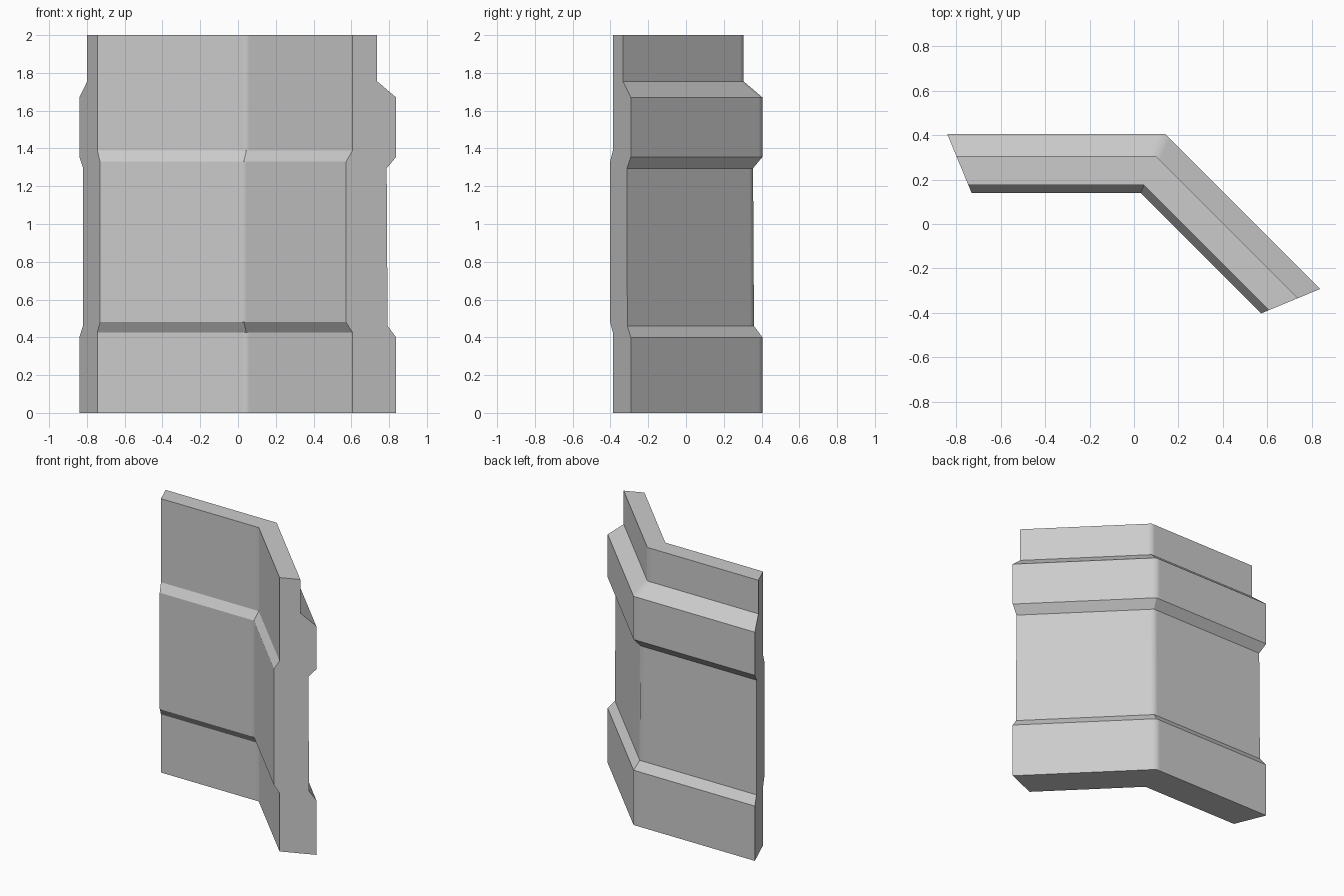
import bpy, bmesh
from mathutils import Vector

cube = bpy.data.objects.get("Cube")
if cube:
    bpy.data.objects.remove(cube, do_unlink=True)

# Wall cross-section: (depth from the back line, height)
profile = [(0, 0), (0, 0.40), (0.045, 0.46), (0.05, 1.295), (0, 1.355), (0, 1.67),
           (0.10, 1.755), (0.10, 2), (0.23, 2), (0.23, 1.39), (0.265, 1.33),
           (0.265, 0.48), (0.23, 0.425), (0.23, 0)]

# Mitred stations along the wall: (back point, shift per unit of depth)
left = (Vector((-0.84, 0.405)), Vector((0.414, -1)))
corner = (Vector((0.14, 0.405)), Vector((-0.414, -1)))
right = (Vector((0.837, -0.292)), Vector((-1, -0.414)))


def blend(a, b, t):
    return a[0].lerp(b[0], t), a[1].lerp(b[1], t)


# Narrow support loops keep the soft shading close to the corner
stations = [left, blend(corner, left, 0.03), corner, blend(corner, right, 0.03), right]

grey = bpy.data.materials.new("light grey")
grey.use_nodes = True
colour = (0.6, 0.6, 0.6, 1)
grey.diffuse_color = colour
grey.node_tree.nodes["Principled BSDF"].inputs["Base Color"].default_value = colour

# Sweep the cross-section through the stations
bm = bmesh.new()
rings = [[bm.verts.new((*(p + s * d), z)) for d, z in profile] for p, s in stations]
n = len(profile)
for a, b in zip(rings, rings[1:]):
    for i in range(n):
        j = (i + 1) % n
        bm.faces.new((a[i], b[i], b[j], a[j]))
bm.faces.new(rings[0])
bm.faces.new(rings[-1][::-1])
bmesh.ops.recalc_face_normals(bm, faces=bm.faces)

# Crisp band edges and ends, soft corner on the upright faces and upper ledge
for f in bm.faces:
    f.smooth = True
for e in bm.edges:
    e.smooth = False
for i in range(n):
    j = (i + 1) % n
    rise = abs(profile[i][1] - profile[j][1])
    for k, ring in enumerate(rings[1:-1]):
        edge = bm.edges.get((ring[i], ring[j]))
        edge.smooth = k != 1 or rise > 0.07 or rise == 0

mesh = bpy.data.meshes.new("corner_wall")
bm.to_mesh(mesh)
bm.free()
mesh.materials.append(grey)
wall = bpy.data.objects.new("corner_wall", mesh)
bpy.context.collection.objects.link(wall)
